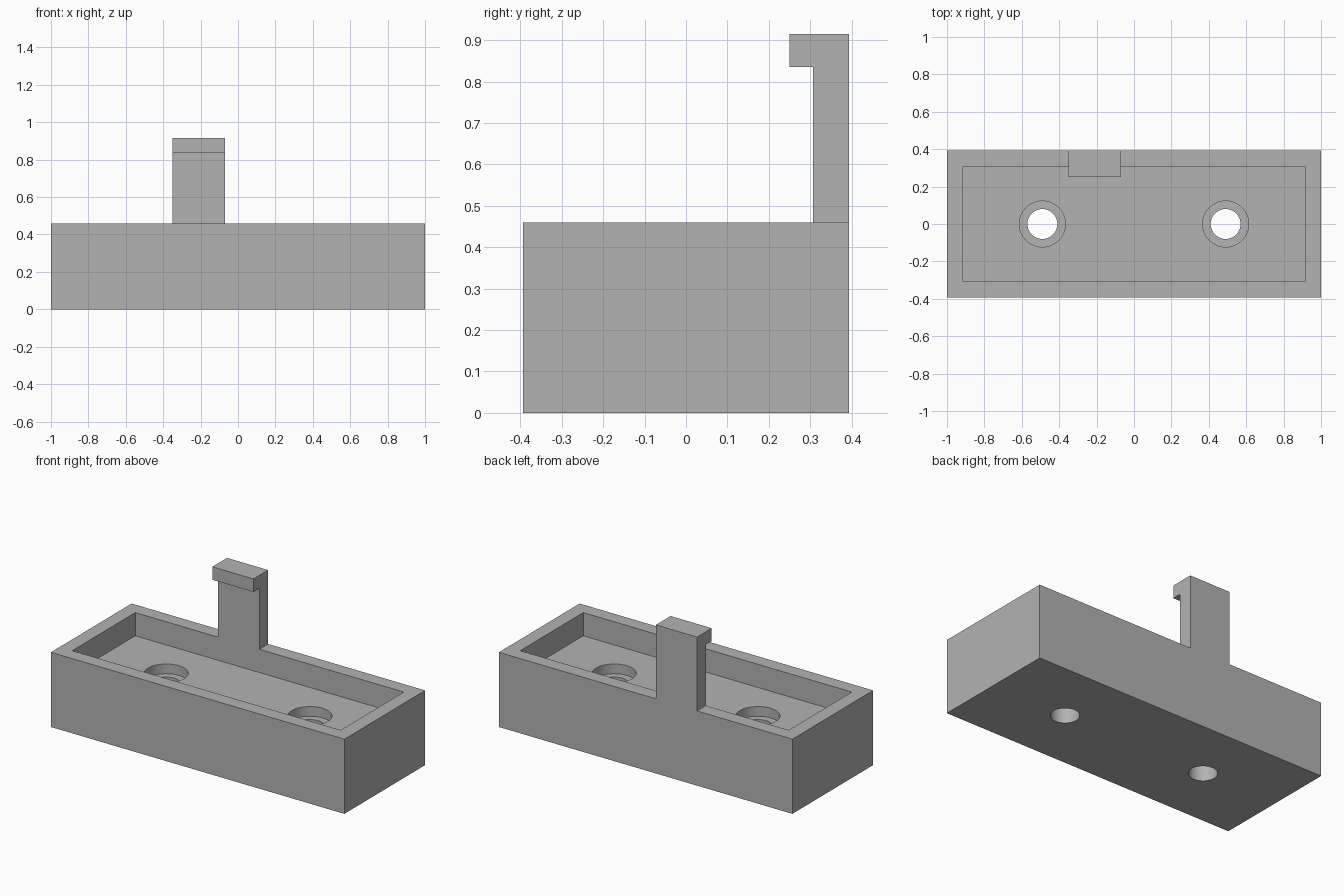
import bpy
import bmesh

cube = bpy.data.objects.get("Cube")
if cube:
    bpy.data.objects.remove(cube, do_unlink=True)

# Overall dimensions
HALF_X, HALF_Y, HEIGHT = 1.0, 0.393, 0.46
IN_X, IN_Y = 0.915, 0.307
FLOOR_Z = 0.317
BORE_Z = FLOOR_Z - 0.06
HOLE_X = 0.49

grey = bpy.data.materials.new("plain grey")
grey.use_nodes = True
grey.diffuse_color = (0.45, 0.45, 0.45, 1)
grey.node_tree.nodes["Principled BSDF"].inputs["Base Color"].default_value = grey.diffuse_color


def finish(name, bm):
    bmesh.ops.recalc_face_normals(bm, faces=bm.faces)
    mesh = bpy.data.meshes.new(name)
    bm.to_mesh(mesh)
    bm.free()
    mesh.materials.append(grey)
    obj = bpy.data.objects.new(name, mesh)
    bpy.context.collection.objects.link(obj)
    return obj


def prism(name, points, direction):
    """Extrude a closed outline along a direction."""
    bm = bmesh.new()
    face = bm.faces.new([bm.verts.new(p) for p in points])
    out = bmesh.ops.extrude_face_region(bm, geom=[face])
    verts = [v for v in out["geom"] if isinstance(v, bmesh.types.BMVert)]
    bmesh.ops.translate(bm, verts=verts, vec=direction)
    return finish(name, bm)


def box(name, hx, hy, z0, z1):
    outline = [(-hx, -hy, z0), (hx, -hy, z0), (hx, hy, z0), (-hx, hy, z0)]
    return prism(name, outline, (0, 0, z1 - z0))


def cylinder(name, x, radius, z0, z1):
    bm = bmesh.new()
    bmesh.ops.create_cone(bm, cap_ends=True, segments=64, radius1=radius,
                          radius2=radius, depth=z1 - z0)
    bmesh.ops.translate(bm, verts=bm.verts, vec=(x, 0, (z0 + z1) / 2))
    return finish(name, bm)


def combine(target, tool, operation):
    mod = target.modifiers.new(tool.name, "BOOLEAN")
    mod.object, mod.operation, mod.solver = tool, operation, "EXACT"
    bpy.context.view_layer.objects.active = target
    bpy.ops.object.modifier_apply(modifier=mod.name)
    bpy.data.objects.remove(tool, do_unlink=True)


# Rectangular tray with a shallow recess
tray = box("tray_with_hook", HALF_X, HALF_Y, 0, HEIGHT)
combine(tray, box("recess", IN_X, IN_Y, FLOOR_Z, HEIGHT + 0.1), "DIFFERENCE")

# Counterbored screw holes
for x in (-HOLE_X, HOLE_X):
    combine(tray, cylinder("counterbore", x, 0.123, BORE_Z, HEIGHT), "DIFFERENCE")
    combine(tray, cylinder("screw_hole", x, 0.08, -0.1, HEIGHT), "DIFFERENCE")

# Upright clip with a forward lip, rising from the back wall
X0, X1 = -0.35, -0.07
LIP_Y, LIP_Z, TOP = 0.25, 0.835, 0.915
profile = [(HALF_Y, 0.4), (HALF_Y, TOP), (LIP_Y, TOP),
           (LIP_Y, LIP_Z), (IN_Y, LIP_Z), (IN_Y, 0.4)]
clip = prism("clip", [(X0, y, z) for y, z in profile], (X1 - X0, 0, 0))
combine(tray, clip, "UNION")

# Smooth hole walls, crisp edges elsewhere
bpy.ops.object.select_all(action="DESELECT")
tray.select_set(True)
bpy.context.view_layer.objects.active = tray
bpy.ops.object.shade_smooth_by_angle(angle=0.5)
